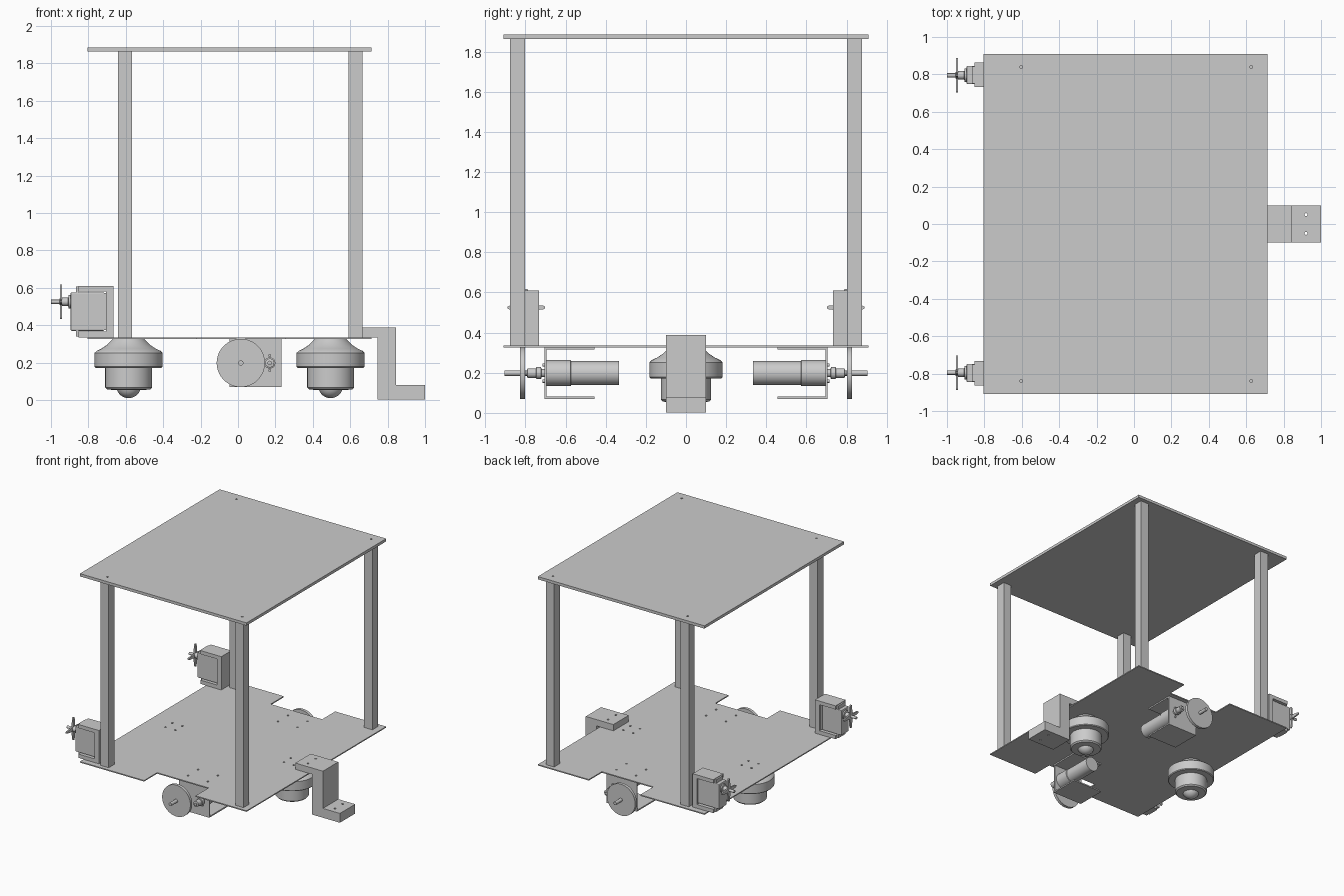
import bpy, bmesh
from math import sin, cos, pi, radians
from mathutils import Matrix, Vector

if "Cube" in bpy.data.objects:
    bpy.data.objects.remove(bpy.data.objects["Cube"])


def make(name, bm, smooth=False):
    bmesh.ops.recalc_face_normals(bm, faces=bm.faces)
    me = bpy.data.meshes.new(name)
    bm.to_mesh(me)
    bm.free()
    if smooth:
        for p in me.polygons:
            p.use_smooth = True
        me.set_sharp_from_angle(angle=radians(32))
    ob = bpy.data.objects.new(name, me)
    bpy.context.collection.objects.link(ob)
    return ob


def add_box(bm, lo, hi):
    size = [b - a for a, b in zip(lo, hi)]
    mid = [(a + b) / 2 for a, b in zip(lo, hi)]
    bmesh.ops.create_cube(bm, size=1, matrix=Matrix.Translation(mid) @ Matrix.Diagonal((*size, 1)))


def boxes(name, *pairs):
    bm = bmesh.new()
    for lo, hi in pairs:
        add_box(bm, lo, hi)
    return make(name, bm)


def ybox(s, x0, x1, y0, y1, z0, z1):
    """Box on the left (s=-1) or right (s=1) side of the y axis."""
    a, b = sorted((s * y0, s * y1))
    return (x0, a, z0), (x1, b, z1)


def prism(name, pts, to3d, depth):
    bm = bmesh.new()
    f = bm.faces.new([bm.verts.new(to3d(p)) for p in pts])
    ext = bmesh.ops.extrude_face_region(bm, geom=[f])
    bmesh.ops.translate(bm, vec=depth, verts=[v for v in ext["geom"] if isinstance(v, bmesh.types.BMVert)])
    return make(name, bm)


def lathe(name, profile, origin=(0, 0, 0), axis=(0, 0, 1), n=48):
    """Revolve (radius, height) points about an axis; ends are capped."""
    bm = bmesh.new()
    m = Matrix.Translation(origin) @ Vector((0, 0, 1)).rotation_difference(Vector(axis)).to_matrix().to_4x4()
    rings = [[bm.verts.new(m @ Vector((r * cos(2 * pi * i / n), r * sin(2 * pi * i / n), h)))
              for i in range(n)] for r, h in profile]
    for a, b in zip(rings, rings[1:]):
        for i in range(n):
            bm.faces.new((a[i], a[(i + 1) % n], b[(i + 1) % n], b[i]))
    bm.faces.new(rings[0])
    bm.faces.new(rings[-1])
    return make(name, bm, True)


def drill(ob, points, z0, z1, r=0.008):
    bm = bmesh.new()
    for x, y in points:
        bmesh.ops.create_cone(bm, cap_ends=True, segments=16, radius1=r, radius2=r, depth=z1 - z0,
                              matrix=Matrix.Translation((x, y, (z0 + z1) / 2)))
    cut = make(ob.name + "_hole_cutter", bm)
    cut.hide_render = True
    cut.hide_viewport = True
    mod = ob.modifiers.new("holes", "BOOLEAN")
    mod.operation, mod.object = "DIFFERENCE", cut


X0, X1, Y = -0.805, 0.715, 0.91
POSTS = [(x, y) for x in (-0.603, 0.627) for y in (-0.84, 0.84)]
CASTERS = (-0.585, 0.495)

# Top deck and four corner posts
top = boxes("top_deck", ((X0, -Y, 1.862), (X1, Y, 1.885)))
drill(top, POSTS, 1.80, 1.95)
for x, y in POSTS:
    boxes("corner_post", ((x - 0.0375, y - 0.0375, 0.335), (x + 0.0375, y + 0.0375, 1.862)))

# Lower deck, notched on both sides for the wheels
half = [(X0, -Y), (-0.22, -Y), (-0.22, -0.74), (0.25, -0.74), (0.25, -Y), (X1, -Y)]
outline = half + [(x, -y) for x, y in reversed(half)]
base = prism("base_deck", outline, lambda p: (p[0], p[1], 0.326), (0, 0, 0.009))
holes = [(cx + dx, dy) for cx in CASTERS for dx in (-0.045, 0.045) for dy in (-0.045, 0.045)]
holes += [(x, y) for x in (0.0, 0.18) for y in (-0.65, -0.52, 0.52, 0.65)]
drill(base, holes, 0.30, 0.36)

# Stepped bracket at the +x end
step = [(0.593, 0.335), (0.745, 0.335), (0.745, 0.003), (1.0, 0.003), (1.0, 0.08),
        (0.845, 0.08), (0.845, 0.387), (0.593, 0.387)]
bracket = prism("step_bracket", step, lambda p: (p[0], -0.1, p[1]), (0, 0.2, 0))
drill(bracket, [(x, y) for x in (0.675, 0.92) for y in (-0.05, 0.05)], -0.05, 0.45)

# Ball casters under the deck
housing = [(0.085, 0.326), (0.095, 0.315), (0.115, 0.295), (0.145, 0.275), (0.17, 0.263), (0.175, 0.258),
           (0.182, 0.252), (0.182, 0.178), (0.176, 0.172), (0.125, 0.172), (0.125, 0.066),
           (0.115, 0.056), (0.065, 0.053)]
for x in CASTERS:
    lathe("caster_housing", housing, (x, 0, 0))
    bm = bmesh.new()
    bmesh.ops.create_uvsphere(bm, u_segments=32, v_segments=16, radius=0.066,
                              matrix=Matrix.Translation((x, 0, 0.076)))
    make("caster_ball", bm, True)

for s in (-1, 1):
    out = (0, s, 0)
    # Motor bracket: thin rectangular frame open along x
    bx = (-0.045, 0.232)
    t = 0.011
    boxes("motor_bracket",
          ybox(s, *bx, 0.455, 0.705, 0.326 - t, 0.326), ybox(s, *bx, 0.455, 0.705, 0.07, 0.07 + t),
          ybox(s, *bx, 0.705 - t, 0.705, 0.07 + t, 0.326 - t))
    # Gear motor with offset output shaft and pinion hub
    lathe("gear_motor", [(0.060, 0.335), (0.060, 0.573), (0.065, 0.575), (0.065, 0.694)],
          (0.15, 0, 0.198), out)
    lathe("motor_coupling", [(0.020, 0.69), (0.020, 0.72), (0.030, 0.722), (0.030, 0.745), (0.024, 0.747),
                             (0.024, 0.79), (0.012, 0.792), (0.012, 0.80)], (0.17, 0, 0.198), out, 24)
    for dz in (-0.04, 0.04):
        lathe("motor_screw", [(0.008, 0.69), (0.008, 0.715)], (0.17, 0, 0.198 + dz), out, 12)
    # Drive wheel disc and axle
    lathe("drive_wheel", [(0.129, 0.802), (0.129, 0.826)], (0.015, 0, 0.198), out, 64)
    lathe("wheel_axle", [(0.014, 0.70), (0.014, 0.905)], (0.015, 0, 0.198), out, 24)

    # Servo mount: C-shaped bracket at the -x end
    boxes("servo_mount", ybox(s, -0.705, -0.665, 0.732, 0.863, 0.335, 0.61),
          ybox(s, -0.853, -0.705, 0.732, 0.863, 0.58, 0.61),
          ybox(s, -0.853, -0.705, 0.732, 0.863, 0.335, 0.366))
    # Servo body, lid and mounting tabs
    body = boxes("servo_body", ybox(s, -0.895, -0.715, 0.748, 0.846, 0.37, 0.576))
    bev = body.modifiers.new("edge", "BEVEL")
    bev.width, bev.segments = 0.006, 2
    boxes("servo_tabs", ybox(s, -0.866, -0.853, 0.752, 0.842, 0.34, 0.606))
    boxes("servo_lid", ybox(s, -0.722, -0.705, 0.744, 0.85, 0.375, 0.572))
    # Servo output hub and four-armed horn
    c = (0, s * 0.795, 0.525)
    lathe("servo_hub", [(0.036, 0.89), (0.036, 0.905), (0.022, 0.908), (0.022, 0.952), (0.011, 0.954),
                        (0.011, 1.0)], c, (-1, 0, 0), 24)
    bm = bmesh.new()
    for k in range(4):
        a = k * pi / 2
        arm = [(-0.018, 0.0), (0.018, 0.0), (0.009, 0.085), (0.005, 0.093), (-0.005, 0.093), (-0.009, 0.085)]
        rot = Matrix.Translation(c) @ Matrix.Rotation(a, 4, "X")
        f = bm.faces.new([bm.verts.new(rot @ Vector((-0.952, u, v))) for u, v in arm])
        ext = bmesh.ops.extrude_face_region(bm, geom=[f])
        bmesh.ops.translate(bm, vec=(0.012, 0, 0),
                            verts=[v for v in ext["geom"] if isinstance(v, bmesh.types.BMVert)])
    make("servo_horn", bm)
